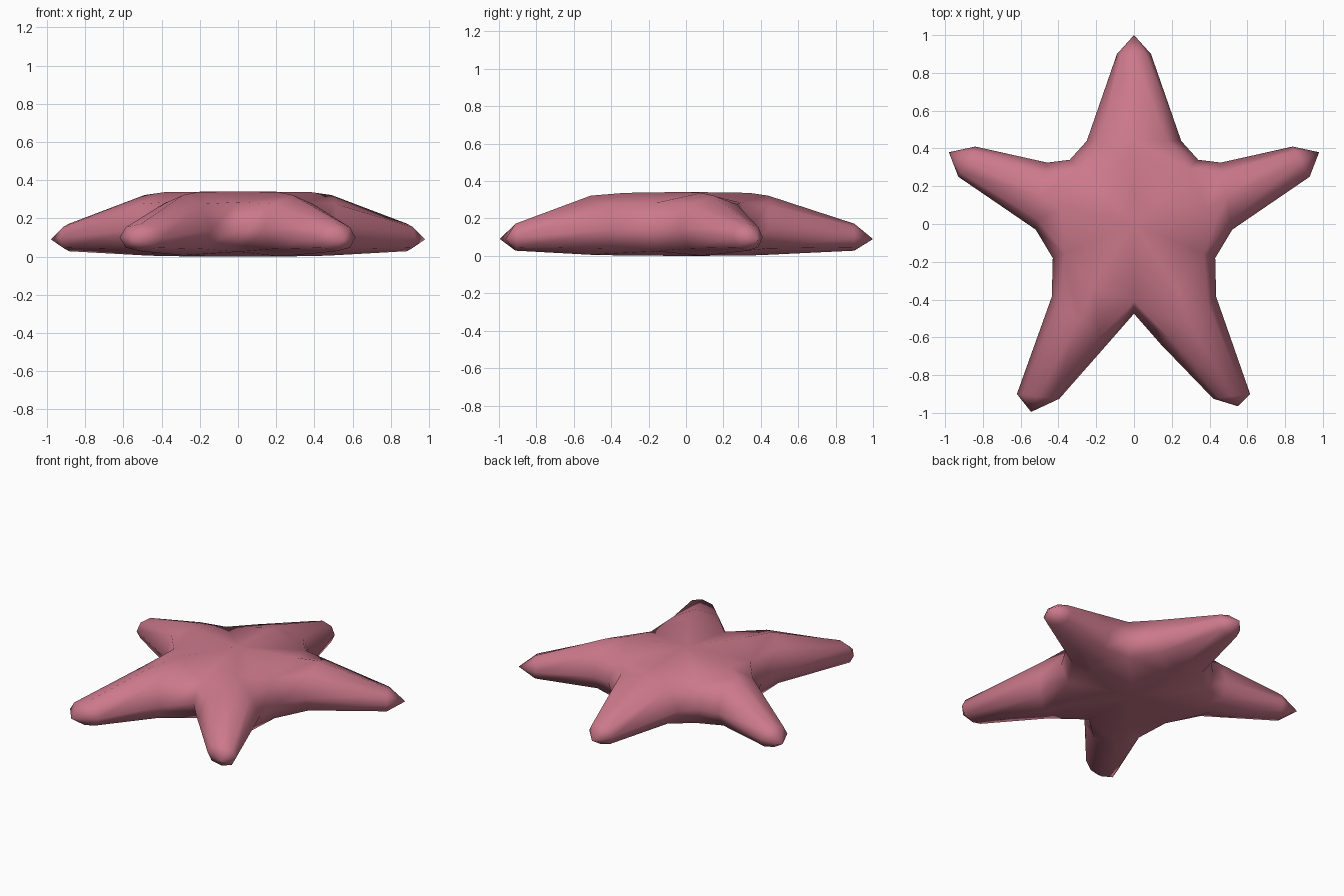
import bpy, bmesh, math
from mathutils import Vector

if "Cube" in bpy.data.objects:
    bpy.data.objects.remove(bpy.data.objects["Cube"])

# Valleys between arms, counter-clockwise from the one right of the back arm
valleys = [(0.34, 0.34), (-0.34, 0.34), (-0.43, -0.18), (0, -0.475), (0.43, -0.18)]

# Each arm: (start, end) of shoulder section, (start, end) of end section, tip
arms = [
    [((0.25, 0.44), (-0.25, 0.44)), ((0.09, 0.90), (-0.09, 0.90)), (0, 1.0)],
    [((-0.46, 0.325), (-0.52, -0.03)), ((-0.84, 0.41), (-0.93, 0.25)), (-0.98, 0.38)],
    [((-0.435, -0.385), (-0.14, -0.635)), ((-0.62, -0.90), (-0.395, -0.925)), (-0.545, -0.995)],
    [((0.14, -0.635), (0.435, -0.385)), ((0.42, -0.925), (0.615, -0.90)), (0.55, -0.965)],
    [((0.52, -0.03), (0.46, 0.325)), ((0.93, 0.25), (0.84, 0.41)), (0.98, 0.38)],
]


def section(a, b, low, mid, high):
    """Rounded eight-sided ring spanning from a to b."""
    a, b = Vector(a), Vector(b)
    ring = []
    for i in range(8):
        t = i * math.pi / 4
        p = (a + b) / 2 + (a - b) / 2 * math.cos(t)
        s = math.sin(t)
        s = math.copysign(abs(s) ** 0.85, s) if abs(s) > 1e-6 else 0
        ring.append((p.x, p.y, mid + s * ((high - mid) if s > 0 else (mid - low))))
    return ring


def base_section(a, b):
    """Ring at the body, sharing its valley points with the neighbouring arms."""
    a, b = Vector(a), Vector(b)
    m = (a + b) / 2

    def at(p, k, z):
        return (p.x * k, p.y * k, z)
    return [at(a, 1, 0.14), at(a, 0.86, 0.285), at(m, 1, 0.337), at(b, 0.86, 0.285),
            at(b, 1, 0.14), at(b, 0.9, 0.025), at(m, 1, 0.002), at(a, 0.9, 0.025)]


bm = bmesh.new()


def face(*pts):
    bm.faces.new([bm.verts.new(p) for p in pts])


for i, (shoulder, end, tip) in enumerate(arms):
    rings = [base_section(valleys[i], valleys[(i + 1) % 5]),
             section(*shoulder, 0.006, 0.14, 0.322),
             section(*end, 0.028, 0.10, 0.172)]
    # Arm sides and pointed tip
    for r, s in zip(rings, rings[1:]):
        for j in range(8):
            k = (j + 1) % 8
            face(r[j], r[k], s[k], s[j])
    for j in range(8):
        face(rings[2][j], rings[2][(j + 1) % 8], (*tip, 0.09))
    # Wedge of the central body, top and bottom
    b = rings[0]
    for j in (1, 2):
        face(b[j], b[j + 1], (0, 0, 0.342))
    for j in (5, 6):
        face(b[j], b[j + 1], (0, 0, 0))

bmesh.ops.remove_doubles(bm, verts=bm.verts, dist=0.0005)
bmesh.ops.recalc_face_normals(bm, faces=bm.faces)
for f in bm.faces:
    f.smooth = True

mesh = bpy.data.meshes.new("starfish")
bm.to_mesh(mesh)
bm.free()
star = bpy.data.objects.new("starfish", mesh)
bpy.context.collection.objects.link(star)

mat = bpy.data.materials.new("starfish_pink")
mat.diffuse_color = (0.60, 0.19, 0.26, 1)
mat.use_nodes = True
mat.node_tree.nodes["Principled BSDF"].inputs["Base Color"].default_value = mat.diffuse_color
mesh.materials.append(mat)
